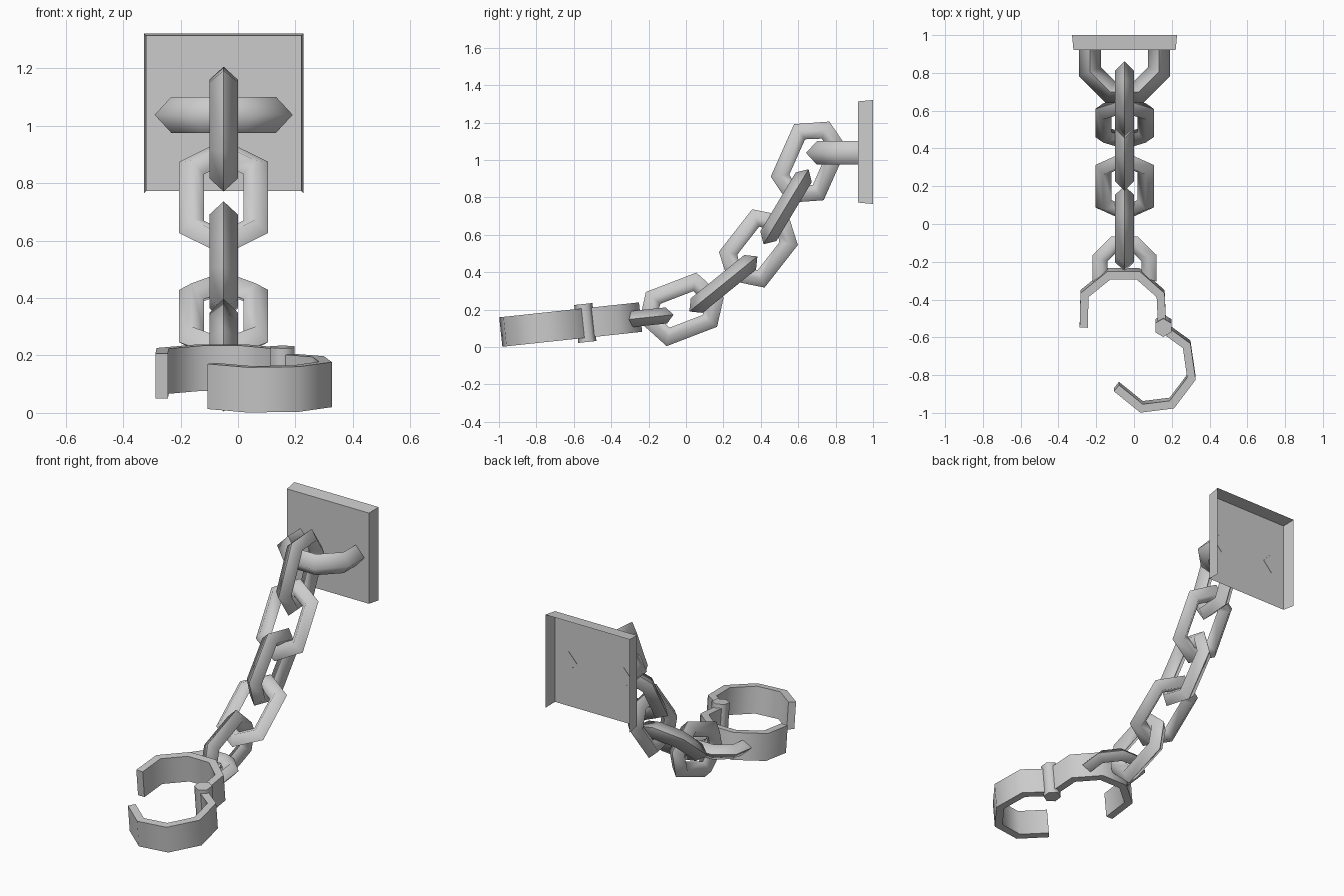
import bpy, bmesh
from math import radians, sin, cos
from mathutils import Vector, Matrix

if "Cube" in bpy.data.objects:
    bpy.data.objects.remove(bpy.data.objects["Cube"])

steel = bpy.data.materials.new("grey_steel")
steel.use_nodes = True
GREY = (0.6, 0.6, 0.6, 1)
steel.diffuse_color = GREY
steel.node_tree.nodes["Principled BSDF"].inputs["Base Color"].default_value = GREY

CX = -0.05                      # chain axis
TILT = radians(6.1)             # slope of the open cuff
CUFF = Matrix.Translation((0, -0.615, 0.12)) @ Matrix.Rotation(TILT, 4, 'X')
HEXAGON = [30, 90, 150, 210, 270, 330]
HALF_OCTAGON = [-22.5, 22.5, 67.5, 112.5, 157.5, 202.5]


def finish(name, bm, matrix=Matrix()):
    bm.transform(matrix)
    bmesh.ops.recalc_face_normals(bm, faces=bm.faces)
    mesh = bpy.data.meshes.new(name)
    bm.to_mesh(mesh)
    bm.free()
    mesh.materials.append(steel)
    obj = bpy.data.objects.new(name, mesh)
    bpy.context.collection.objects.link(obj)
    return obj


def smooth(obj, angle):
    bpy.ops.object.select_all(action='DESELECT')
    obj.select_set(True)
    bpy.context.view_layer.objects.active = obj
    bpy.ops.object.shade_smooth_by_angle(angle=radians(angle))


def link(name, y, z, slope, flat, angles=HEXAGON, R=0.129, r=0.05,
         stretch=0.055, skew=0.0, sharp=0):
    """Stretched ring with a diamond section; open rings get end caps."""
    closed = angles is HEXAGON
    bm = bmesh.new()
    rings = []
    for a in angles:
        cut = a % 180 == 0          # straight end of a half ring
        k = cos(radians(22.5)) if cut else 1
        d = Vector((cos(radians(a)), sin(radians(a)), 0))
        side = 0 if cut else (1 if d.y > 0 else -1)
        tip = side if a % 180 == 90 else 0
        c = d * R * k + Vector((skew * tip, stretch * side, 0))
        n = Vector((0, 0, r))
        rings.append([bm.verts.new(p) for p in (c + d * r * k, c + n, c - d * r * k, c - n)])
    for i in range(len(rings) - (0 if closed else 1)):
        a, b = rings[i], rings[(i + 1) % len(rings)]
        for j in range(4):
            m = (j + 1) % 4
            bm.faces.new((a[j], a[m], b[m], b[j])).smooth = True
        for j in (sharp, sharp + 2):
            bm.edges.get((a[j], b[j])).smooth = False
    if not closed:
        for ring in (rings[0], rings[-1]):
            for edge in bm.faces.new(ring).edges:
                edge.smooth = False
    s, c = sin(radians(slope)), cos(radians(slope))
    along = Vector((0, c, s))
    across = Vector((1, 0, 0)) if flat else Vector((0, -s, c))
    frame = Matrix((across, along, across.cross(along))).transposed().to_4x4()
    finish(name, bm, Matrix.Translation((CX, y, z)) @ frame)


def band(name, path, thick=0.043, height=0.158):
    """Bent strip: a mitred outline extruded to the cuff height."""
    pts = [Vector((x, y + 0.615)) for x, y in path]
    left, right = [], []
    for i, p in enumerate(pts):
        t0 = (p - pts[i - 1]).normalized() if i else None
        t1 = (pts[i + 1] - p).normalized() if i < len(pts) - 1 else t0
        t0 = t0 or t1
        t = (t0 + t1).normalized()
        off = Vector((-t.y, t.x)) * thick / 2 / t.dot(t0)
        left.append(p + off)
        right.append(p - off)
    bm = bmesh.new()
    rows = [[bm.verts.new((q.x, q.y, h)) for q in edge]
            for edge, h in ((left, -height / 2), (right, -height / 2),
                            (right, height / 2), (left, height / 2))]
    for i in range(len(pts) - 1):
        for j in range(4):
            a, b = rows[j], rows[(j + 1) % 4]
            bm.faces.new((a[i], b[i], b[i + 1], a[i + 1]))
    for i in (0, -1):
        bm.faces.new([row[i] for row in rows])
    smooth(finish(name, bm, CUFF), 50)


# Wall plate: a shallow shell, wider at the back, open behind and below
bm = bmesh.new()
bmesh.ops.create_cube(bm, size=1)
bm.normal_update()
bmesh.ops.delete(bm, geom=[f for f in bm.faces if f.normal.y > 0.5 or f.normal.z < -0.5],
                 context='FACES_ONLY')
for v in bm.verts:
    w = 0.556 if v.co.y > 0 else 0.541
    v.co = (v.co.x * w, v.co.y * 0.08, v.co.z * w)
finish("wall_plate", bm, Matrix.Translation((CX, 0.96, 1.0425)))

# Half ring fixed to the plate
link("plate_loop", 0.922, 1.0375, 180, True, angles=[0] + HALF_OCTAGON[1:-1] + [180],
     R=0.1975, r=0.0625, stretch=0.04, sharp=1)

# Hanging chain, alternating upright and flat links
chain = [(0.657, 0.988, 66, -0.012, 0.064), (0.535, 0.75, 59, 0, 0.055),
         (0.387, 0.527, 52, -0.024, 0.055), (0.2, 0.337, 39, 0, 0.055),
         (-0.024, 0.201, 21, -0.02, 0.055)]
for i, (y, z, slope, skew, stretch) in enumerate(chain):
    link(f"chain_link_{i + 1}", y, z, slope, i % 2 == 1, skew=skew, stretch=stretch)

# Half ring fixed to the cuff
link("cuff_loop", -0.235, 0.155, 6, True, angles=HALF_OCTAGON, R=0.141, r=0.043, stretch=0)

# Open cuff halves
band("cuff_rear_half", [(-0.266, -0.54), (-0.262, -0.367), (-0.133, -0.262),
                        (0.022, -0.262), (0.141, -0.367), (0.148, -0.52)])
band("cuff_front_half", [(0.153, -0.545), (0.279, -0.637), (0.304, -0.812),
                         (0.2, -0.95), (0.04, -0.97), (-0.093, -0.862)])

# Hinge pin
bm = bmesh.new()
bmesh.ops.create_cone(bm, cap_ends=True, segments=6, radius1=0.049, radius2=0.049, depth=0.204)
smooth(finish("hinge_pin", bm, CUFF @ Matrix.Translation((0.155, 0.077, 0))), 62)
